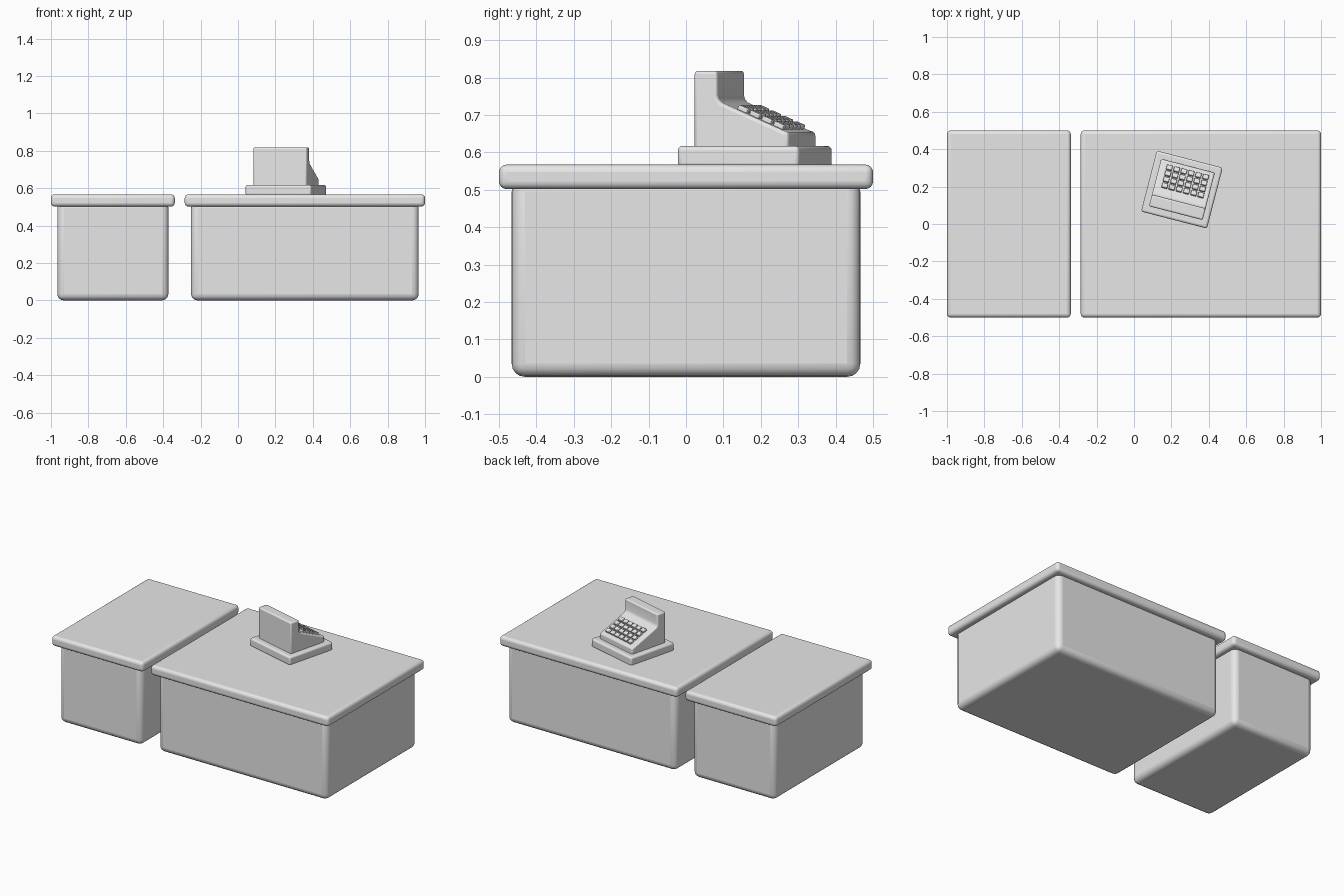
import bpy, bmesh, math
from mathutils import Matrix, Vector

cube = bpy.data.objects.get("Cube")
if cube:
    bpy.data.objects.remove(cube, do_unlink=True)

grey = bpy.data.materials.new("plain grey")
grey.use_nodes = True
grey.diffuse_color = (0.8, 0.8, 0.8, 1)
grey.node_tree.nodes["Principled BSDF"].inputs["Base Color"].default_value = (0.8, 0.8, 0.8, 1)

# The register is turned on the counter
REGISTER = Matrix.Translation((0.256, 0.184, 0)) @ Matrix.Rotation(math.radians(-14.5), 4, "Z")


def finish(name, bm, bevel, segments=4, matrix=None):
    bmesh.ops.recalc_face_normals(bm, faces=bm.faces)
    mesh = bpy.data.meshes.new(name)
    bm.to_mesh(mesh)
    bm.free()
    mesh.materials.append(grey)
    ob = bpy.data.objects.new(name, mesh)
    bpy.context.collection.objects.link(ob)
    if matrix:
        ob.matrix_world = matrix
    mod = ob.modifiers.new("rounded edges", "BEVEL")
    mod.width, mod.segments, mod.limit_method = bevel, segments, "ANGLE"
    mod.angle_limit = math.radians(40)
    bpy.ops.object.select_all(action="DESELECT")
    ob.select_set(True)
    bpy.context.view_layer.objects.active = ob
    bpy.ops.object.shade_smooth_by_angle(angle=math.radians(35))
    return ob


def add_box(bm, low, high, matrix=Matrix()):
    low, high = Vector(low), Vector(high)
    place = Matrix.Translation((low + high) / 2) @ Matrix.Diagonal((*(high - low), 1))
    bmesh.ops.create_cube(bm, size=1, matrix=matrix @ place)


def box(name, low, high, bevel, matrix=None):
    bm = bmesh.new()
    add_box(bm, low, high)
    return finish(name, bm, bevel, matrix=matrix)


# Two counters, each a cabinet under an overhanging top
for side, x0, x1 in (("left", -0.285, 1.0), ("right", -1.0, -0.338)):
    box(side + "_cabinet", (x0 + 0.034, -0.466, 0), (x1 - 0.034, 0.466, 0.53), 0.035)
    box(side + "_countertop", (x0, -0.5, 0.502), (x1, 0.5, 0.567), 0.02)

# Register base
box("register_base", (-0.182, -0.168, 0.56), (0.182, 0.168, 0.617), 0.012, REGISTER)

# Register body: side profile swept across its width
profile = [(-0.13, 0.605), (-0.13, 0.818), (-0.066, 0.818), (-0.066, 0.752),
           (-0.063, 0.742), (-0.056, 0.734), (-0.046, 0.729),
           (0.118, 0.657), (0.131, 0.654), (0.131, 0.605)]
bm = bmesh.new()
face = bm.faces.new([bm.verts.new((-0.148, y, z)) for y, z in profile])
sweep = bmesh.ops.extrude_face_region(bm, geom=[face])
bmesh.ops.translate(bm, vec=(0.296, 0, 0),
                    verts=[v for v in sweep["geom"] if isinstance(v, bmesh.types.BMVert)])
finish("register_body", bm, 0.009, 3, REGISTER)

# Keys in a grid on the sloping face
slope = math.atan2(0.657 - 0.729, 0.118 + 0.046)
keyboard = Matrix.Translation((0.006, 0.045, 0.689)) @ Matrix.Rotation(slope, 4, "X")
columns, rows, step_x, step_y = 6, 4, 0.04, 0.036
bm = bmesh.new()
for i in range(columns):
    for j in range(rows):
        x = (i - (columns - 1) / 2) * step_x
        y = (j - (rows - 1) / 2) * step_y
        add_box(bm, (x - 0.016, y - 0.014, -0.005), (x + 0.016, y + 0.014, 0.012), keyboard)
finish("register_keys", bm, 0.003, 2, REGISTER)
